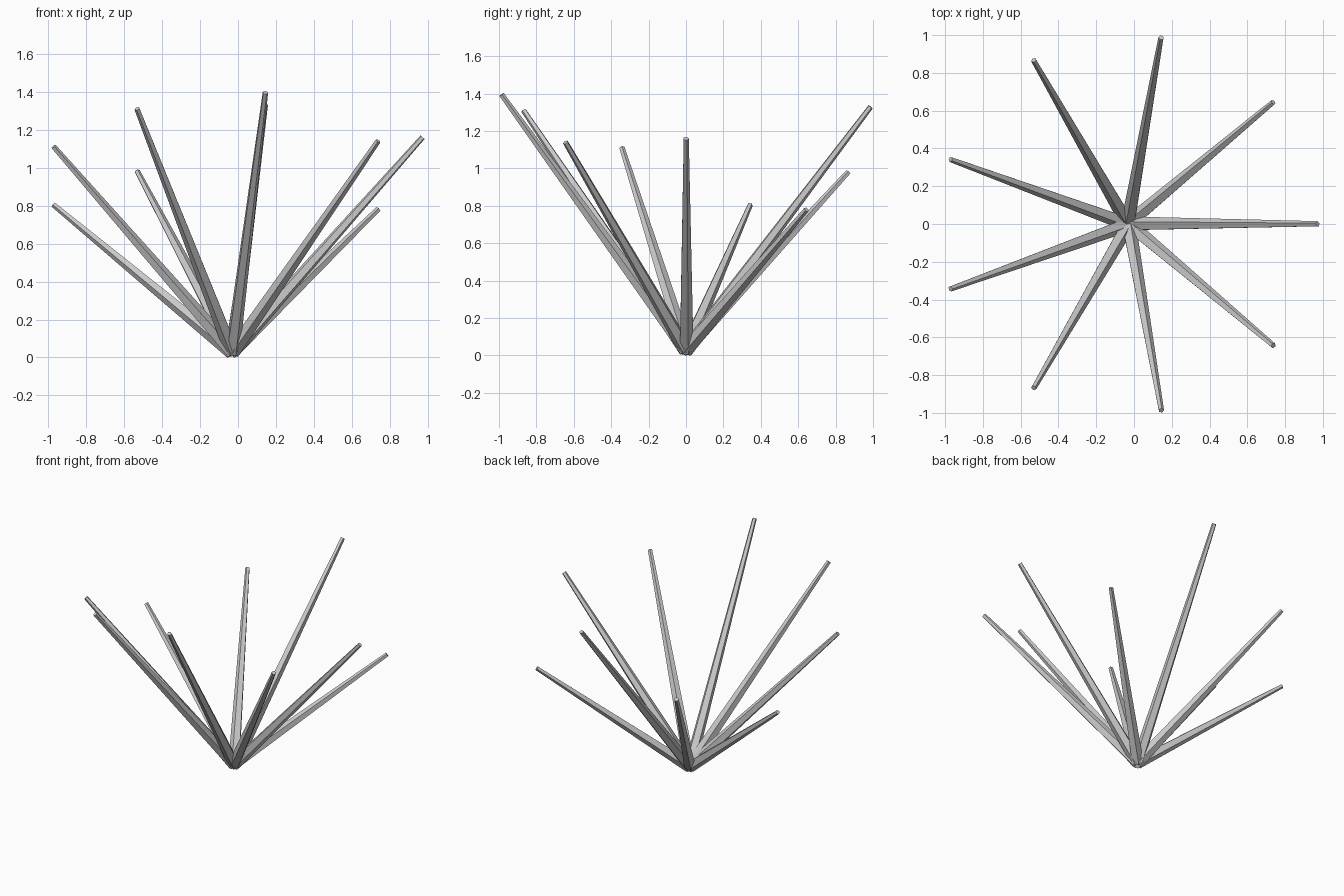
import bpy, math
from mathutils import Vector, Matrix

if "Cube" in bpy.data.objects:
    bpy.data.objects.remove(bpy.data.objects["Cube"])

# Nine tapered five-sided blades fan out evenly from one root point
ROOT = Vector((-0.03, 0.0, 0.029))
REACH = 1.002
TIP_HEIGHTS = [1.16, 0.78, 1.33, 0.98, 0.805, 1.11, 1.31, 1.395, 1.14]


def blade(index, tip_z):
    azimuth = math.radians(40 * index)
    rise = tip_z - ROOT.z
    length = math.hypot(REACH, rise)
    tilt = math.atan2(REACH, rise)
    bpy.ops.mesh.primitive_cone_add(vertices=5, radius1=0.04, radius2=0.015, depth=length)
    ob = bpy.context.object
    ob.name = f"grass_blade_{index + 1}"
    # Move the pivot to the thick end, then lean the blade outwards
    ob.data.transform(Matrix.Translation((0, 0, length / 2)))
    ob.location = ROOT
    ob.rotation_euler = (0, tilt, azimuth)


for i, z in enumerate(TIP_HEIGHTS):
    blade(i, z)
